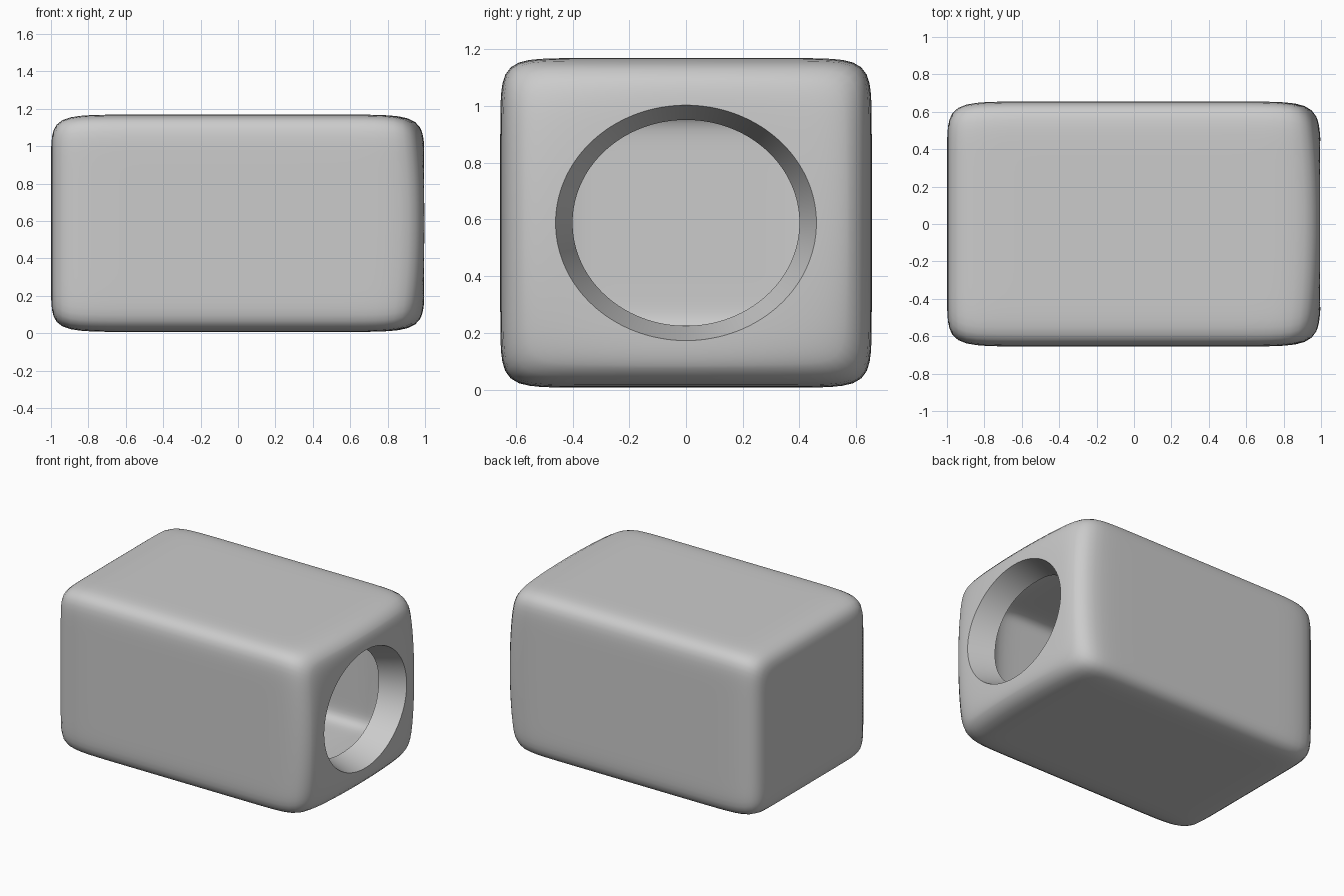
import bpy, bmesh, math

if "Cube" in bpy.data.objects:
    bpy.data.objects.remove(bpy.data.objects["Cube"])

N = 160          # points around the length axis
M = 12           # roundness exponent of the softened box
ZC = 0.588       # height of the centre line
THICK = 0.17     # wall thickness


def unit_ring(i):
    """Point on a rounded square of half size 1."""
    t = 2 * math.pi * i / N
    c, s = math.cos(t), math.sin(t)
    r = (abs(c) ** M + abs(s) ** M) ** (-1 / M)
    return c * r, s * r


def soft_shell(bm, lx, a, b, rim_y, rim_z):
    """Softened box closed at -x and open at +x; returns the opening ring."""
    def dome(x, u, v):
        # the open end swells a little, so its corners are pulled back
        k = max(0.0, x) ** 3
        return x - k * (0.055 * u * u * v * v + 0.012 * (u ** 4 + v ** 4))

    def vert(x, u, v):
        return bm.verts.new((lx * dome(x, u, v), a * u, ZC + b * v))

    rings = []
    # closed end, body and the rounded edge of the open end
    steps = 64
    for k in range(1, steps + 1):
        phi = math.radians(-90 + 138 * k / steps)
        s, c = math.sin(phi), math.cos(phi)
        r = (abs(s) ** M + c ** M) ** (-1 / M)
        x, w = s * r, c * r
        rings.append([vert(x, w * u, w * v)
                      for u, v in map(unit_ring, range(N))])
    # open end face, blending from the box outline to the oval mouth
    for k in range(1, 13):
        f = k / 12
        ring = []
        for i in range(N):
            u, v = unit_ring(i)
            q = math.hypot(u, v)
            eu, ev = u / q * rim_y / a, v / q * rim_z / b
            u = w * u * (1 - f) + eu * f
            v = w * v * (1 - f) + ev * f
            x = max(0.0, 1 - abs(u) ** M - abs(v) ** M) ** (1 / M)
            ring.append(vert(x, u, v))
        rings.append(ring)
    for r0, r1 in zip(rings, rings[1:]):
        bridge(bm, r0, r1)
    pole = vert(-1, 0, 0)
    for i in range(N):
        bm.faces.new((pole, rings[0][i], rings[0][(i + 1) % N]))
    return rings[-1]


def bridge(bm, r0, r1):
    for i in range(N):
        j = (i + 1) % N
        bm.faces.new((r0[i], r0[j], r1[j], r1[i]))


bm = bmesh.new()
# outer skin, inner cavity, and the tapered lip joining them
outer_rim = soft_shell(bm, 1.0, 0.655, 0.581, 0.46, 0.415)
inner_rim = soft_shell(bm, 1.0 - THICK, 0.655 - THICK, 0.581 - THICK, 0.40, 0.363)
bridge(bm, outer_rim, inner_rim)
bmesh.ops.recalc_face_normals(bm, faces=bm.faces)

mesh = bpy.data.meshes.new("hollow_block")
bm.to_mesh(mesh)
bm.free()
block = bpy.data.objects.new("hollow_block", mesh)
bpy.context.collection.objects.link(block)
bpy.context.view_layer.objects.active = block
block.select_set(True)
bpy.ops.object.shade_smooth_by_angle(angle=math.radians(35))
